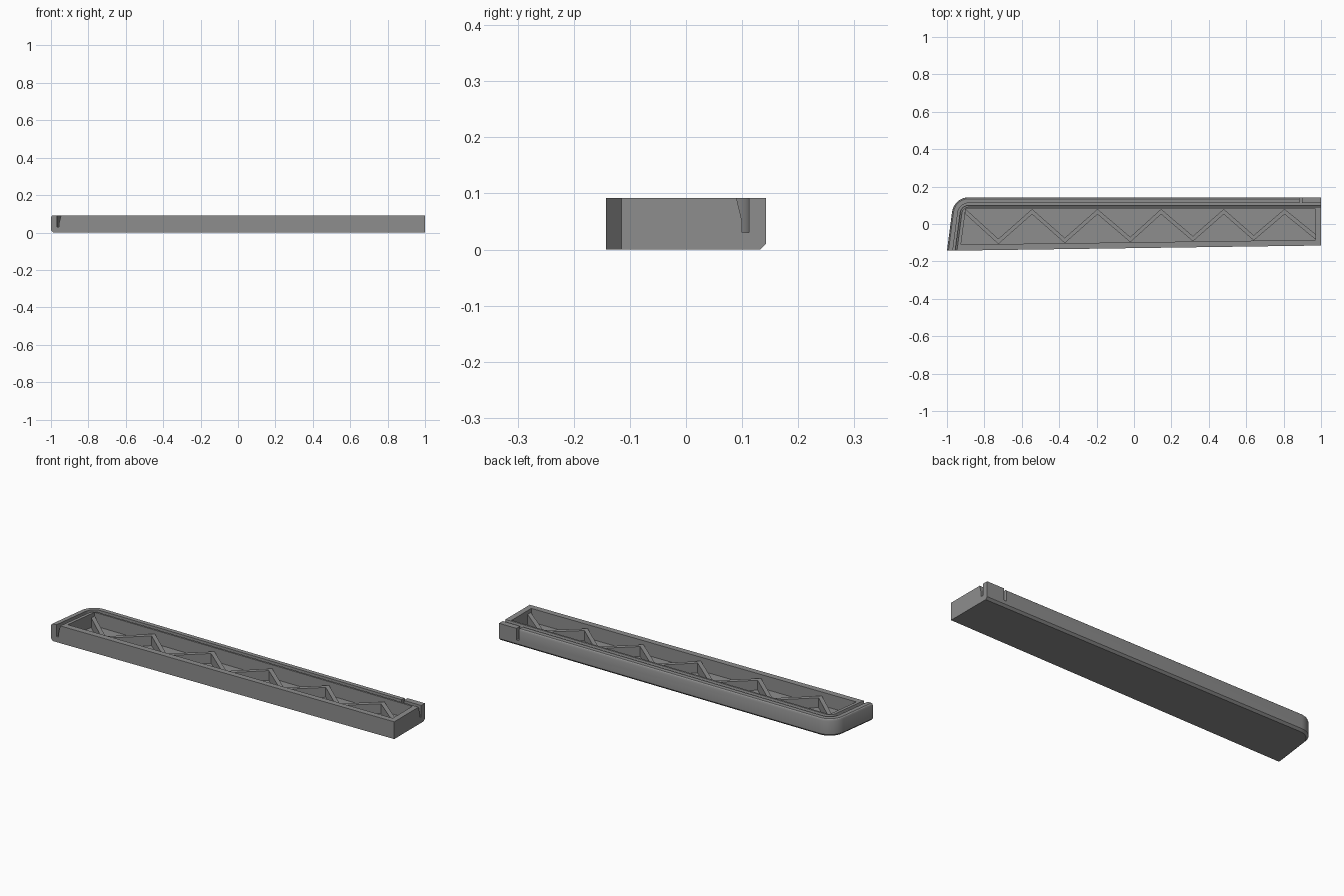
import bpy, bmesh, math
from mathutils import Vector

if "Cube" in bpy.data.objects:
    bpy.data.objects.remove(bpy.data.objects["Cube"])

grey = bpy.data.materials.new("mid_grey")
grey.diffuse_color = (0.27, 0.27, 0.27, 1)
grey.use_nodes = True
grey.node_tree.nodes["Principled BSDF"].inputs["Base Color"].default_value = grey.diffuse_color

HEIGHT, BACK, RADIUS = 0.092, 0.143, 0.09
SLOT_FLOOR = 0.03
NORMAL = Vector((0.9915, -0.13))      # inward normal of the slanted left side


def front_y(x):
    return -0.143 + 0.014 * (x + 1)


def edge_path(inset, extend=0.0):
    """Left side, rounded corner and back side, moved inward by inset."""
    cy = BACK - RADIUS
    cx = -1 + (RADIUS + 0.13 * (cy + 0.143)) / NORMAL.x
    x0 = -1 + inset / NORMAL.x
    pts = [(x0 - 0.131 * extend, front_y(x0) - extend)]
    a0 = math.atan2(-NORMAL.y, -NORMAL.x)
    steps = 14
    for i in range(steps + 1):
        a = a0 + (math.pi / 2 - a0) * i / steps
        r = RADIUS - inset
        pts.append((cx + r * math.cos(a), cy + r * math.sin(a)))
    pts += [(0.89, BACK - inset), (0.892, BACK - inset), (1 + extend, BACK - inset)]
    return pts


def make_object(name, rings, closed_rings=False):
    """Join equal rings of points; cap both ends, or close each ring as a section."""
    bm = bmesh.new()
    rows = [[bm.verts.new(p) for p in ring] for ring in rings]
    n = len(rows[0])
    for a, b in zip(rows, rows[1:]):
        for i in range(n):
            j = (i + 1) % n
            bm.faces.new((a[i], a[j], b[j], b[i]))
    bm.faces.new(rows[0])
    bm.faces.new(rows[-1])
    bmesh.ops.recalc_face_normals(bm, faces=bm.faces)
    mesh = bpy.data.meshes.new(name)
    bm.to_mesh(mesh)
    bm.free()
    mesh.materials.append(grey)
    obj = bpy.data.objects.new(name, mesh)
    bpy.context.collection.objects.link(obj)
    return obj


def prism(name, outline, z0, z1):
    return make_object(name, [[(x, y, z) for x, y in outline] for z in (z0, z1)])


# Tray body: bevelled along the left and back, square at the right end block
def body_ring(z, inset, top=False):
    pts = edge_path(inset)
    if top:
        pts[-2:] = edge_path(0)[-2:]
    return [(x, y, z) for x, y in pts + [(1, front_y(1))]]


body = make_object("tray_body", [
    body_ring(0, 0.011), body_ring(0.011, 0), body_ring(0.08, 0),
    body_ring(0.088, 0.003, True), body_ring(HEIGHT, 0.008, True)])

# Groove that follows the rounded edge, with a tapered inner wall
section = [(0.031, SLOT_FLOOR), (0.031, 0.1), (0.055, 0.1), (0.043, 0.05), (0.043, SLOT_FLOOR)]
paths = [edge_path(d, 0.05) for d, z in section]
groove = make_object("groove_cutter", [
    [(*paths[k][i], section[k][1]) for k in range(len(section))]
    for i in range(len(paths[0]))])

# Notch through the outer lip, and the large pocket
notch = prism("notch_cutter", [(0.884, 0.105), (0.898, 0.105), (0.898, 0.2), (0.884, 0.2)],
              SLOT_FLOOR, 0.12)
pocket = prism("pocket_cutter", [(-0.925, -0.11), (0.97, -0.085), (0.97, 0.08), (-0.9, 0.08)],
               0.02, 0.12)

bpy.context.view_layer.objects.active = body
for cutter in (groove, notch, pocket):
    mod = body.modifiers.new(cutter.name, 'BOOLEAN')
    mod.operation, mod.solver, mod.object = 'DIFFERENCE', 'EXACT', cutter
    bpy.ops.object.modifier_apply(modifier=mod.name)
    bpy.data.objects.remove(cutter)
body.select_set(True)
bpy.ops.object.shade_smooth_by_angle(angle=math.radians(25))

# Zigzag stiffening rib inside the pocket
xs = [-0.9, -0.725, -0.545, -0.37, -0.195, -0.02, 0.145, 0.315, 0.48, 0.64, 0.805, 0.972]
mid = [(x, 0.066 if i % 2 == 0 else front_y(x) + 0.046) for i, x in enumerate(xs)]
half = 0.014
outline = [(x, y + half) for x, y in mid] + [(x, y - half) for x, y in reversed(mid)]
prism("zigzag_rib", outline, 0.015, 0.072)
